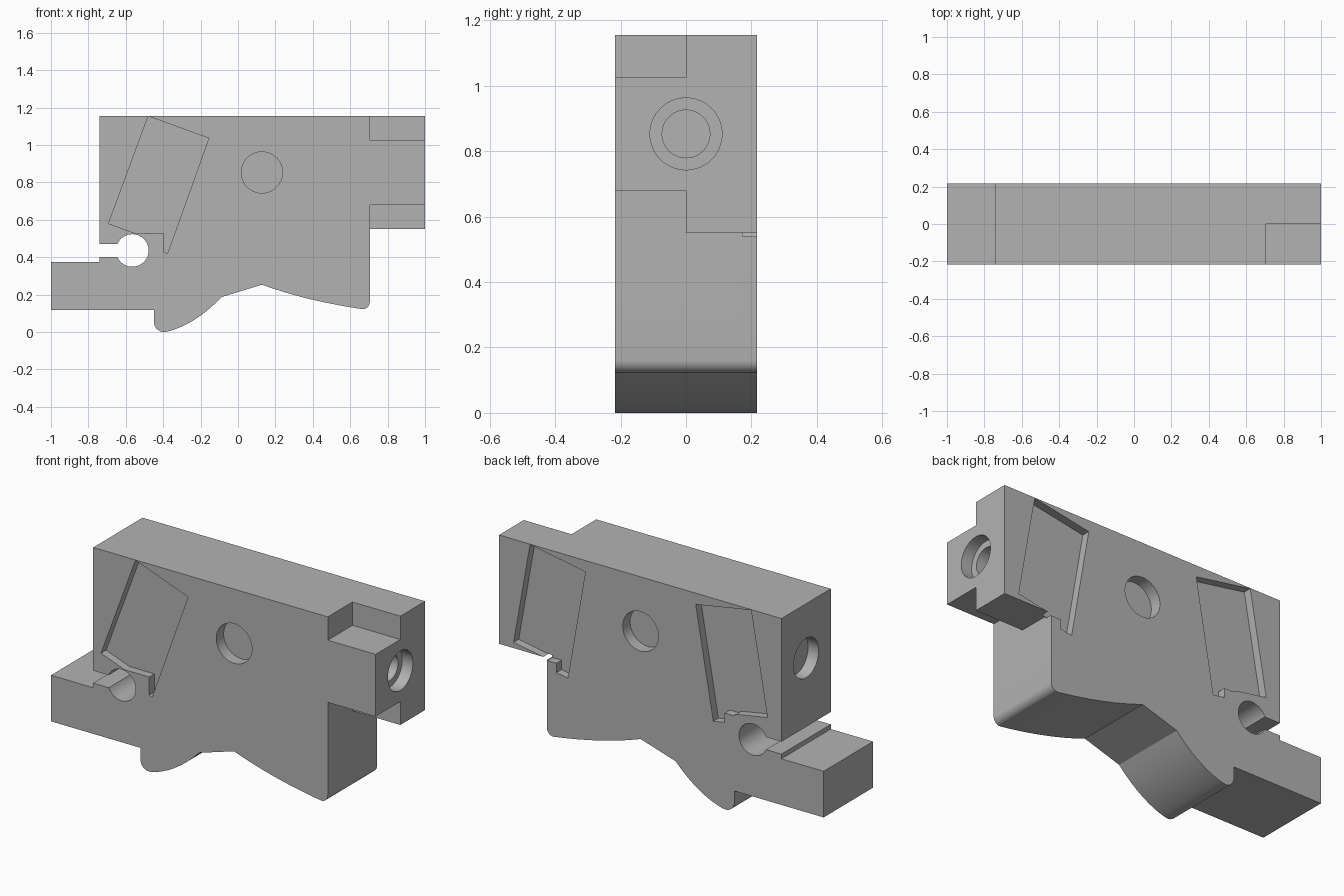
import bpy
import bmesh
from math import cos, sin, pi, radians
from mathutils import Matrix, Vector

if "Cube" in bpy.data.objects:
    bpy.data.objects.remove(bpy.data.objects["Cube"], do_unlink=True)

HALF = 0.217      # half thickness in y
BORE = 0.853      # height of both bores
PIN_X = 0.128     # cross bore position and mirror line of the rear pockets
DEPTH = 0.045     # pocket depth

grey = bpy.data.materials.new("plain_grey")
grey.use_nodes = True
grey.diffuse_color = (0.45, 0.45, 0.45, 1)
grey.node_tree.nodes["Principled BSDF"].inputs["Base Color"].default_value = grey.diffuse_color


def finish(name, bm):
    bmesh.ops.recalc_face_normals(bm, faces=bm.faces)
    mesh = bpy.data.meshes.new(name)
    bm.to_mesh(mesh)
    bm.free()
    mesh.materials.append(grey)
    obj = bpy.data.objects.new(name, mesh)
    bpy.context.collection.objects.link(obj)
    return obj


def prism(name, outline, y0, y1):
    """Extrude an x-z outline from y0 to y1."""
    bm = bmesh.new()
    face = bm.faces.new([bm.verts.new((x, y0, z)) for x, z in outline])
    ext = bmesh.ops.extrude_face_region(bm, geom=[face])["geom"]
    moved = [v for v in ext if isinstance(v, bmesh.types.BMVert)]
    bmesh.ops.translate(bm, vec=(0, y1 - y0, 0), verts=moved)
    return finish(name, bm)


def cylinder(name, radius, length, centre, axis):
    bm = bmesh.new()
    turn = Vector((0, 0, 1)).rotation_difference(Vector(axis)).to_matrix().to_4x4()
    bmesh.ops.create_cone(bm, cap_ends=True, segments=64, radius1=radius, radius2=radius,
                          depth=length, matrix=Matrix.Translation(centre) @ turn)
    return finish(name, bm)


def arc(cx, cz, r, start, end, n):
    steps = [radians(start + (end - start) * i / n) for i in range(n + 1)]
    return [(cx + r * cos(a), cz + r * sin(a)) for a in steps]


def bezier(a, b, c, n=14):
    a, b, c = Vector(a), Vector(b), Vector(c)
    return [tuple(a * (1 - t) ** 2 + b * 2 * t * (1 - t) + c * t * t)
            for t in [i / n for i in range(n + 1)]]


def box(name, x0, x1, y0, y1, z0, z1):
    return prism(name, [(x0, z0), (x1, z0), (x1, z1), (x0, z1)], y0, y1)


# Main body: side outline with curved underside and keyhole slot
outline = [(-1, 0.375), (-1, 0.118), (-0.45, 0.118)]
outline += arc(-0.395, 0.055, 0.055, 180, 270, 8)
outline += bezier((-0.375, 0.003), (-0.225, 0.042), (-0.088, 0.187))
outline += bezier((0.128, 0.253), (0.36, 0.168), (0.66, 0.123))
outline += arc(0.665, 0.162, 0.04, 280, 360, 6)
outline += [(0.705, 0.55), (1, 0.55), (1, 1.156), (-0.74, 1.156), (-0.74, 0.47)]
outline += arc(-0.565, 0.436, 0.087, 157, -156, 48)
outline += [(-0.74, 0.401), (-0.74, 0.375)]
body = prism("block_body", outline, -HALF, HALF)

cutters = [
    # Notches in the front half of the overhanging end
    box("upper_notch", 0.705, 1.1, -0.3, 0, 1.026, 1.3),
    box("lower_notch", 0.705, 1.1, -0.3, 0, 0.4, 0.68),
    # Steeply tilted front pocket
    prism("front_pocket", [(-0.48, 1.154), (-0.692, 0.58), (-0.547, 0.527), (-0.395, 0.527),
                           (-0.395, 0.426), (-0.377, 0.42), (-0.156, 1.036)],
          -0.3, DEPTH - HALF),
]

# Pair of rear pockets, mirrored about the cross bore
rear = [(-0.553, 1.153), (-0.654, 0.582), (-0.46, 0.548), (-0.445, 0.536), (-0.39, 0.536),
        (-0.39, 0.484), (-0.32, 0.472), (-0.212, 1.093)]
cutters.append(prism("rear_pocket_right", rear, HALF - DEPTH, 0.3))
cutters.append(prism("rear_pocket_left", [(2 * PIN_X - x, z) for x, z in rear],
                     HALF - DEPTH, 0.3))

# Counterbored holes along both axes
SINK = 0.065
cutters.append(cylinder("cross_bore", 0.073, 1, (PIN_X, 0, BORE), (0, 1, 0)))
cutters.append(cylinder("long_bore", 0.073, 3, (0, 0, BORE), (1, 0, 0)))
for side in (-1, 1):
    cutters.append(cylinder("cross_counterbore", 0.11, 2 * SINK,
                            (PIN_X, side * HALF, BORE), (0, 1, 0)))
for end in (-0.74, 1):
    cutters.append(cylinder("long_counterbore", 0.11, 2 * SINK, (end, 0, BORE), (1, 0, 0)))

# Cut everything from the body
bpy.ops.object.select_all(action="DESELECT")
body.select_set(True)
bpy.context.view_layer.objects.active = body
for cutter in cutters:
    cutter.hide_render = True
    mod = body.modifiers.new(cutter.name, "BOOLEAN")
    mod.operation = "DIFFERENCE"
    mod.solver = "EXACT"
    mod.object = cutter
    bpy.ops.object.modifier_apply(modifier=mod.name)
    bpy.data.objects.remove(cutter, do_unlink=True)

bpy.ops.object.shade_smooth_by_angle(angle=radians(20))
